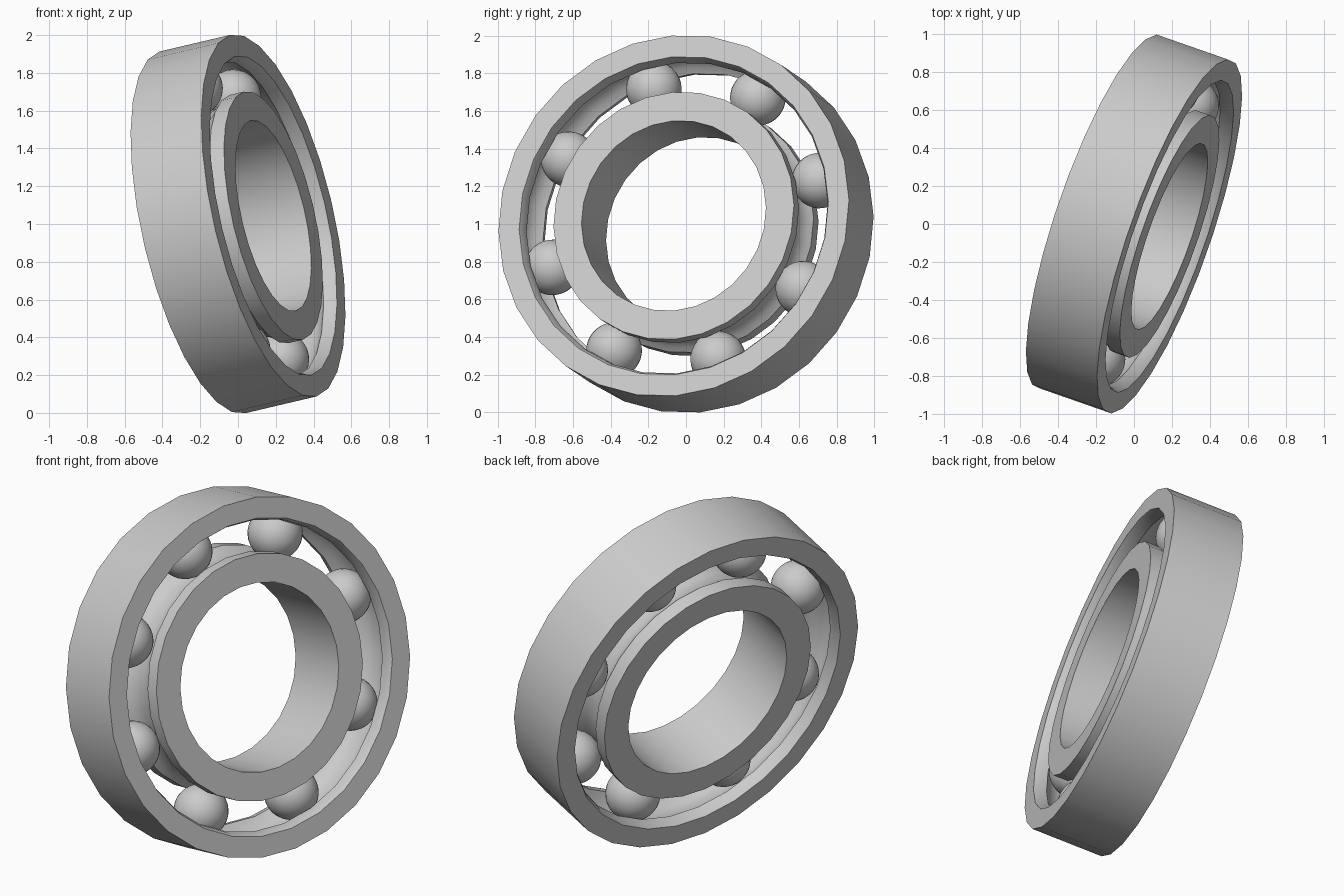
import bpy
import bmesh
import math
from mathutils import Matrix, Vector

cube = bpy.data.objects.get("Cube")
if cube:
    bpy.data.objects.remove(cube, do_unlink=True)

SEGMENTS = 28
HALF_WIDTH = 0.203
ORBIT, GROOVE, BALL = 0.772, 0.155, 0.148

# Single grey metal
steel = bpy.data.materials.new("grey_steel")
steel.use_nodes = True
steel.diffuse_color = (0.6, 0.6, 0.6, 1)
steel.node_tree.nodes["Principled BSDF"].inputs["Base Color"].default_value = (0.6, 0.6, 0.6, 1)

# Tilted frame: the bearing axis is local z, the first ball lies on local x
axis = Vector((0.922, -0.322, 0.217)).normalized()
first = Vector((-0.231, -0.17, 0.717))
first = (first - axis * first.dot(axis)).normalized()
side = axis.cross(first)
frame = Matrix.Translation((0, 0, 1)) @ Matrix((first, side, axis)).transposed().to_4x4()


def add_object(name, bm):
    bmesh.ops.recalc_face_normals(bm, faces=bm.faces[:])
    bm.transform(frame)
    mesh = bpy.data.meshes.new(name)
    bm.to_mesh(mesh)
    bm.free()
    mesh.materials.append(steel)
    obj = bpy.data.objects.new(name, mesh)
    bpy.context.collection.objects.link(obj)
    bpy.ops.object.select_all(action='DESELECT')
    obj.select_set(True)
    bpy.context.view_layer.objects.active = obj
    bpy.ops.object.shade_smooth_by_angle(angle=math.radians(25))
    return obj


def ring(name, profile):
    """Revolve a closed (radius, height) profile about local z."""
    bm = bmesh.new()
    loops = []
    for i in range(SEGMENTS):
        a = math.tau * i / SEGMENTS
        loops.append([bm.verts.new((r * math.cos(a), r * math.sin(a), h)) for r, h in profile])
    n = len(profile)
    for i in range(SEGMENTS):
        p, q = loops[i], loops[(i + 1) % SEGMENTS]
        for j in range(n):
            k = (j + 1) % n
            bm.faces.new((p[j], q[j], q[k], p[k]))
    return add_object(name, bm)


def groove(land_radius, outward):
    """Ball track arc, from the upper land edge to the lower one."""
    reach = math.acos(abs(land_radius - ORBIT) / GROOVE)
    steps = 8
    angles = [reach - 2 * reach * i / steps for i in range(steps + 1)]
    return [(ORBIT + outward * GROOVE * math.cos(a), GROOVE * math.sin(a)) for a in angles]


# Outer race, with slightly eased lips beside the ball track
H = HALF_WIDTH
ring("outer_race", [(0.984, H), (0.868, H), (0.855, H - 0.028)] + groove(0.850, 1)
     + [(0.855, 0.028 - H), (0.868, -H), (0.984, -H)])

# Inner race
ring("inner_race", [(0.518, H), (0.675, H)] + groove(0.675, -1)
     + [(0.675, -H), (0.518, -H)])

# Eight balls spaced evenly in the track
for i in range(8):
    a = math.tau * i / 8
    bm = bmesh.new()
    bmesh.ops.create_uvsphere(
        bm, u_segments=32, v_segments=16, radius=BALL,
        matrix=Matrix.Translation((ORBIT * math.cos(a), ORBIT * math.sin(a), 0)))
    add_object(f"ball_{i + 1}", bm)
